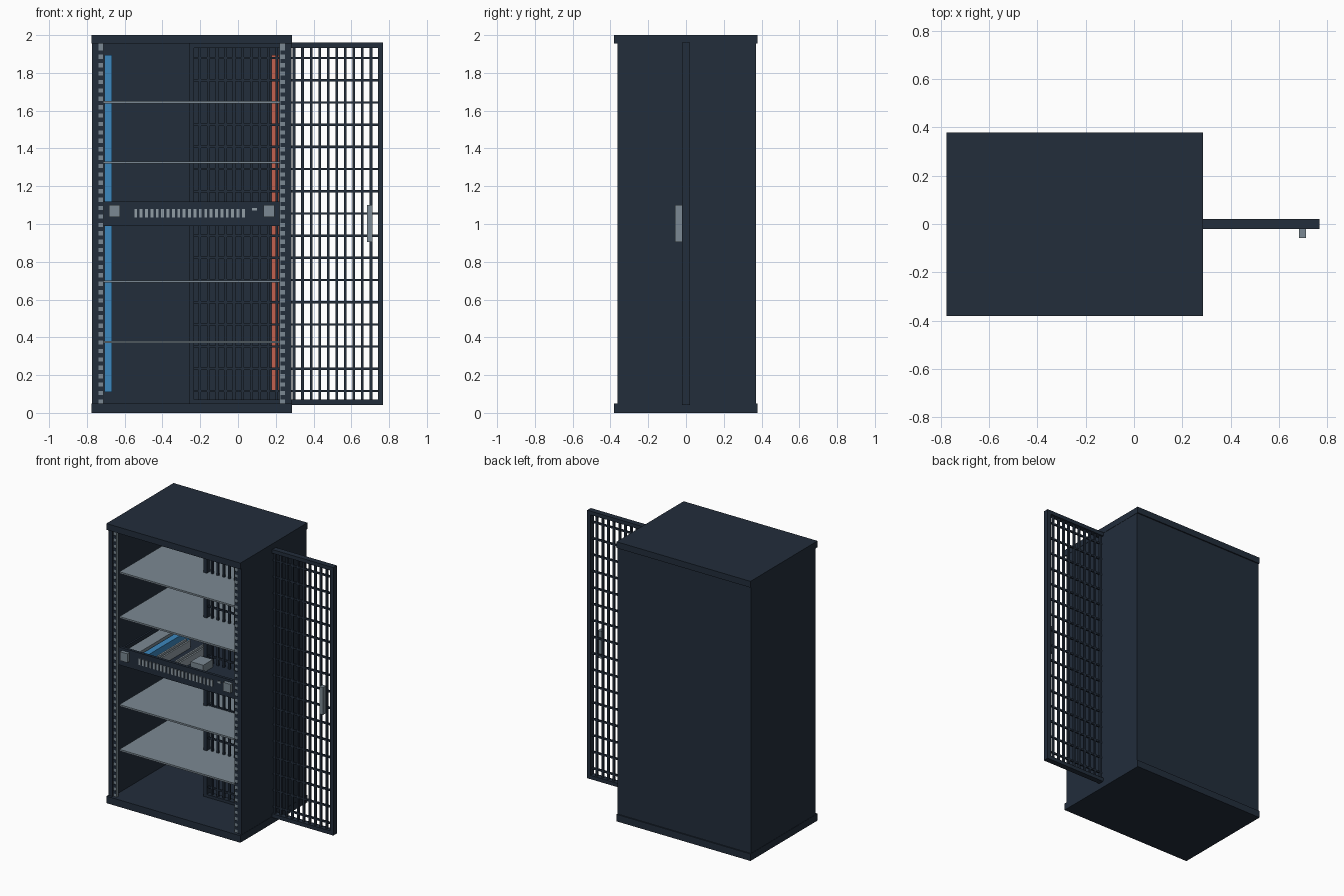
import bpy
import bmesh

cube = bpy.data.objects.get("Cube")
if cube:
    bpy.data.objects.remove(cube, do_unlink=True)


def material(name, hex_code):
    srgb = [int(hex_code[i:i + 2], 16) / 255 for i in (0, 2, 4)]
    lin = [c / 12.92 if c < 0.04045 else ((c + 0.055) / 1.055) ** 2.4 for c in srgb]
    mat = bpy.data.materials.new(name)
    mat.use_nodes = True
    mat.diffuse_color = (*lin, 1)
    mat.node_tree.nodes["Principled BSDF"].inputs["Base Color"].default_value = (*lin, 1)
    return mat


NAVY = material("dark_navy_metal", "222D3B")
STEEL = material("grey_steel", "7B8993")
LIGHT = material("light_steel", "919DA5")
BLUE = material("blue_plastic", "3C87BE")
RED = material("red_plastic", "C2614F")


def boxes(name, mat, spans):
    """One object made of boxes, each given as (x0, x1, y0, y1, z0, z1)."""
    bm = bmesh.new()
    for x0, x1, y0, y1, z0, z1 in spans:
        verts = bmesh.ops.create_cube(bm, size=1)["verts"]
        bmesh.ops.scale(bm, vec=(x1 - x0, y1 - y0, z1 - z0), verts=verts)
        bmesh.ops.translate(bm, verts=verts,
                            vec=((x0 + x1) / 2, (y0 + y1) / 2, (z0 + z1) / 2))
    mesh = bpy.data.meshes.new(name)
    bm.to_mesh(mesh)
    bm.free()
    mesh.materials.append(mat)
    obj = bpy.data.objects.new(name, mesh)
    bpy.context.collection.objects.link(obj)
    return obj


MID = -0.245  # centre line of the cabinet


def mirror(span):
    x0, x1, *rest = span
    return (2 * MID - x1, 2 * MID - x0, *rest)


def both(spans):
    return spans + [mirror(s) for s in spans]


# Cabinet shell
LEFT, RIGHT = -0.775, 0.285
boxes("top_cap", NAVY, [(LEFT, RIGHT, -0.38, 0.378, 1.955, 2)])
boxes("base_cap", NAVY, [(LEFT, RIGHT, -0.38, 0.378, 0, 0.05)])
boxes("side_panels", NAVY, both([(LEFT + 0.002, -0.738, -0.362, 0.37, 0.05, 1.955)]))
boxes("back_panel", NAVY, [(-0.738, 0.248, 0.35, 0.37, 0.05, 1.955)])

# Mounting rails with square holes
boxes("mounting_rails", STEEL, both([(-0.738, -0.711, -0.355, -0.335, 0.05, 1.955)]))
holes = [(-0.738, -0.716, -0.358, -0.354, z, z + 0.022)
         for z in (0.072 + 0.0445 * i for i in range(42))]
boxes("rail_holes", NAVY, both(holes))

# Shelves
for i, z in enumerate((0.375, 0.695, 1.325, 1.645)):
    boxes(f"shelf_{i + 1}", STEEL, [(-0.711, 0.221, -0.325, 0.33, z - 0.006, z + 0.006)])

# Vertical power strips at the back
strip = (-0.708, -0.667, 0.3, 0.35, 0.11, 1.895)
boxes("blue_power_strip", BLUE, [strip])
boxes("red_power_strip", RED, [mirror(strip)])

# Rack unit: open tray with a front panel
boxes("unit_tray", NAVY, [
    (-0.711, 0.221, -0.335, -0.315, 0.99, 1.118),
    (-0.711, 0.221, 0.28, 0.295, 0.99, 1.1),
    (-0.711, 0.221, -0.315, 0.28, 0.99, 1.005),
] + both([(-0.711, -0.698, -0.315, 0.28, 1.005, 1.1)]))
boxes("unit_handles", STEEL, both([(-0.683, -0.624, -0.36, -0.335, 1.037, 1.1)]))
boxes("unit_vents", LIGHT, [
    (x, x + 0.015, -0.341, -0.335, 1.035, 1.08)
    for x in (-0.549 + 0.0285 * i for i in range(21))])
boxes("unit_indicator", LIGHT, [(0.075, 0.1, -0.341, -0.335, 1.072, 1.086)])

# Parts inside the rack unit
boxes("power_supply", STEEL, [(-0.69, -0.6, -0.29, 0.25, 1.005, 1.08)])
boxes("blue_board", BLUE, [(-0.58, -0.535, -0.29, 0.25, 1.005, 1.075)])
boxes("memory_sticks", LIGHT, [
    (x, x + 0.012, -0.2, 0.12, 1.005, 1.06) for x in (-0.5, -0.47, -0.36, -0.33)])
boxes("heat_sink", STEEL, [(-0.27, -0.17, -0.15, -0.04, 1.005, 1.06)])

# Mesh door, centred in depth
DX0, DX1, DZ0, DZ1 = -0.26, 0.768, 0.043, 1.96
boxes("door_frame", NAVY, [
    (DX0, DX0 + 0.027, -0.02, 0.02, DZ0, DZ1),
    (DX1 - 0.027, DX1, -0.02, 0.02, DZ0, DZ1),
    (DX0, DX1, -0.02, 0.02, DZ0, DZ0 + 0.027),
    (DX0, DX1, -0.02, 0.02, DZ1 - 0.027, DZ1),
])
boxes("door_vertical_bars", NAVY, [
    (x - 0.007, x + 0.007, -0.007, 0.007, DZ0, DZ1)
    for x in (-0.202 + 0.0453 * i for i in range(21))])
boxes("door_horizontal_bars", NAVY, [
    (DX0, DX1, -0.006, 0.006, z - 0.006, z + 0.006)
    for z in (0.116 + 0.1175 * i for i in range(16))])
boxes("door_handle", STEEL, [(0.683, 0.712, -0.057, -0.02, 0.905, 1.1)])
